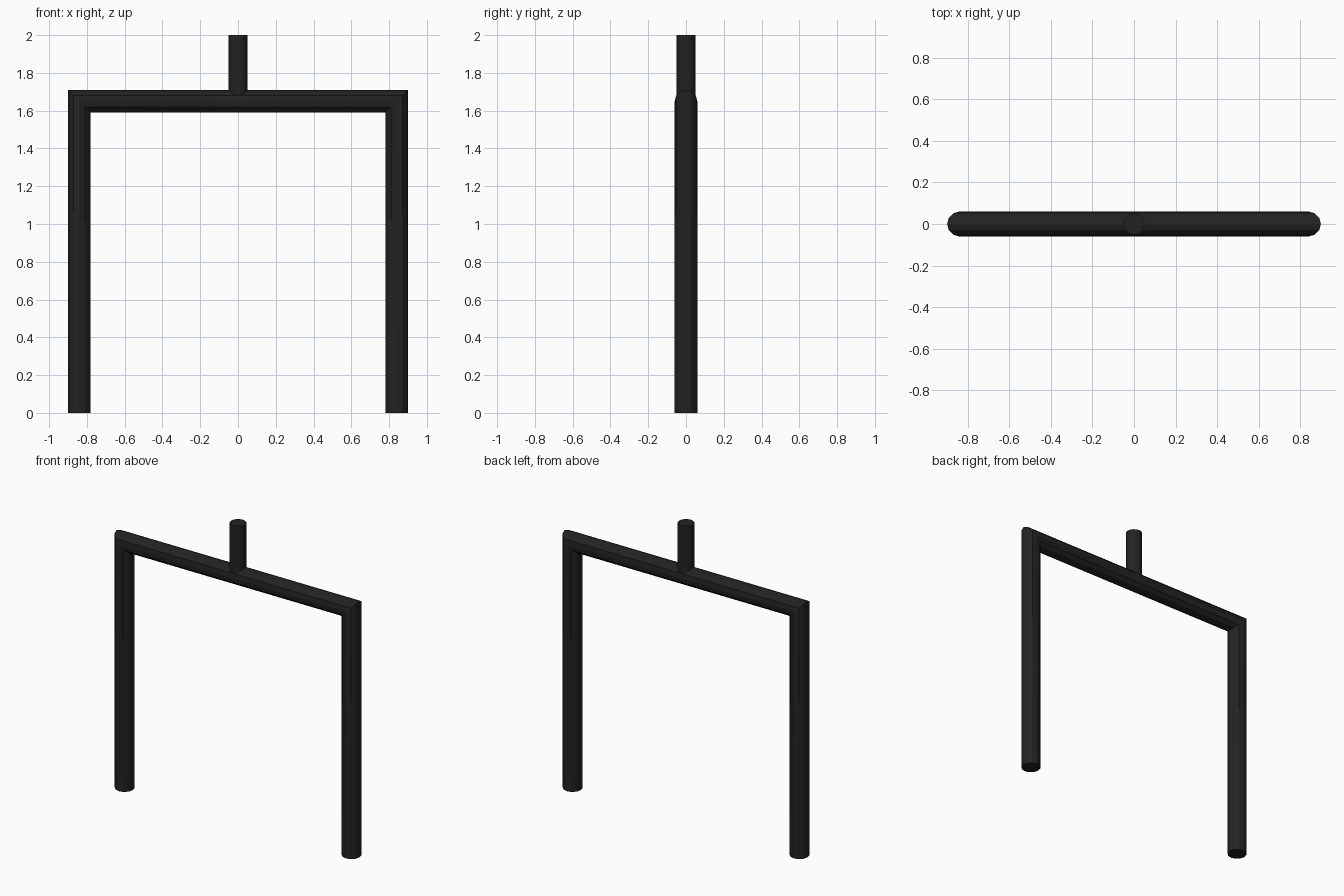
import bpy, bmesh, math
from mathutils import Vector

cube = bpy.data.objects.get("Cube")
if cube:
    bpy.data.objects.remove(cube, do_unlink=True)

black = bpy.data.materials.new("matte_black")
black.use_nodes = True
colour = (0.016, 0.016, 0.016, 1)
black.diffuse_color = colour
bsdf = black.node_tree.nodes["Principled BSDF"]
bsdf.inputs["Base Color"].default_value = colour
bsdf.inputs["Roughness"].default_value = 0.6


def tube(name, path, radius, sides):
    """Capped round tube along a path in the XZ plane, with mitred corners."""
    points = [Vector(p) for p in path]
    steps = [(b - a).normalized() for a, b in zip(points, points[1:])]
    bm = bmesh.new()
    rings = []
    for i, p in enumerate(points):
        before, after = steps[max(i - 1, 0)], steps[min(i, len(steps) - 1)]
        tangent = (before + after).normalized()
        # Widen the ring across the mitre so the tube keeps its thickness
        across = Vector((-tangent.z, 0, tangent.x)) / tangent.dot(before)
        ring = []
        for k in range(sides):
            a = math.tau * k / sides
            offset = across * math.cos(a) + Vector((0, math.sin(a), 0))
            ring.append(bm.verts.new(p + offset * radius))
        rings.append(ring)
    for r, s in zip(rings, rings[1:]):
        for k in range(sides):
            n = (k + 1) % sides
            bm.faces.new((r[k], r[n], s[n], s[k]))
    bm.faces.new(rings[0])
    bm.faces.new(rings[-1])
    bmesh.ops.recalc_face_normals(bm, faces=bm.faces[:])
    mesh = bpy.data.meshes.new(name)
    bm.to_mesh(mesh)
    bm.free()
    mesh.materials.append(black)
    obj = bpy.data.objects.new(name, mesh)
    bpy.context.collection.objects.link(obj)
    bpy.ops.object.select_all(action="DESELECT")
    obj.select_set(True)
    bpy.context.view_layer.objects.active = obj
    bpy.ops.object.shade_smooth_by_angle(angle=math.radians(28))
    return obj


# Two legs joined by a crossbar, in one mitred tube
LEG_X, BAR_Z = 0.84, 1.65
tube("arch_frame", [(-LEG_X, 0, 0), (-LEG_X, 0, BAR_Z), (LEG_X, 0, BAR_Z), (LEG_X, 0, 0)], 0.06, 12)

# Upright stem on the middle of the crossbar
tube("top_stem", [(0, 0, BAR_Z), (0, 0, 2)], 0.051, 16)
